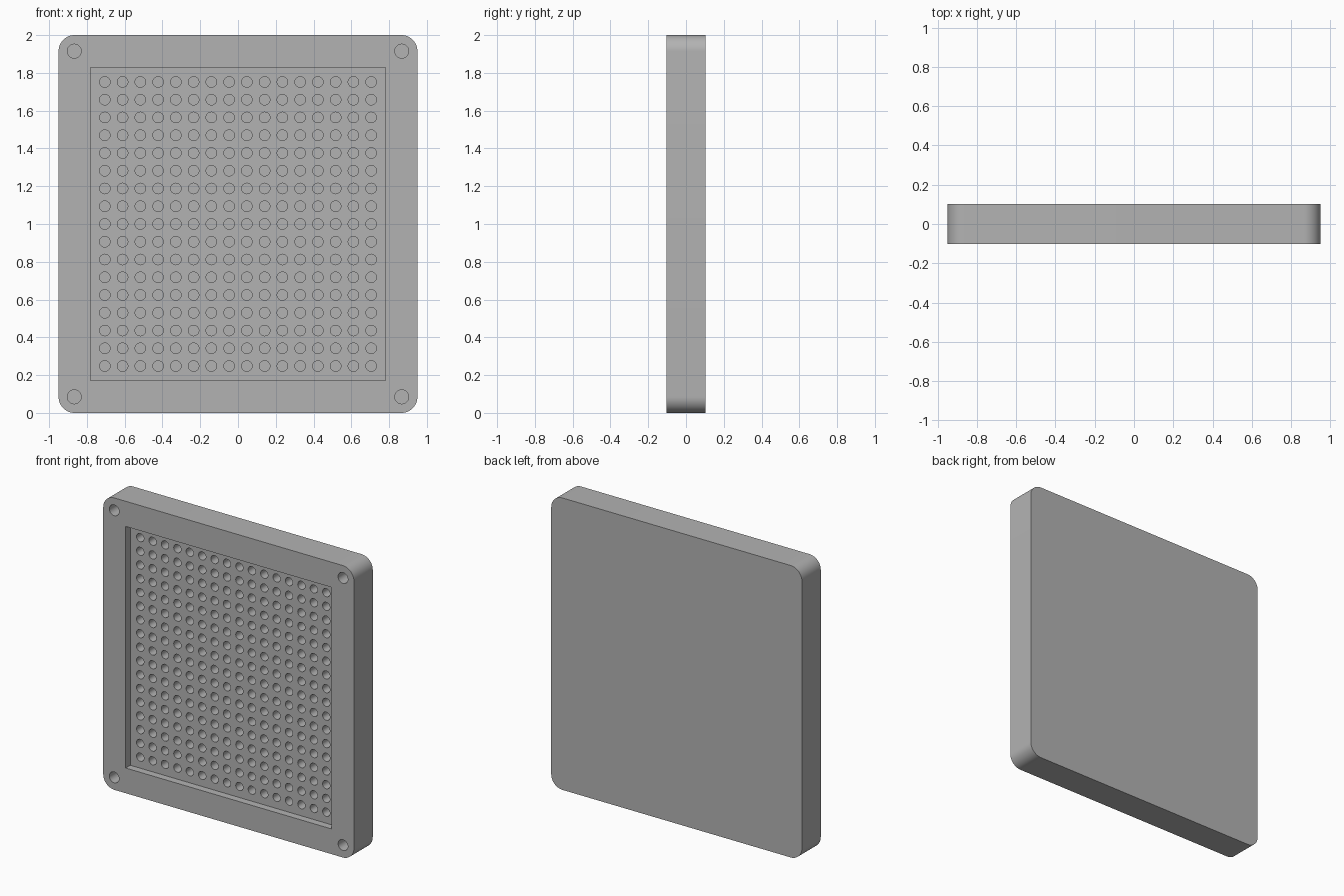
import bpy, bmesh, math
from mathutils import Matrix, Vector

cube = bpy.data.objects.get("Cube")
if cube:
    bpy.data.objects.remove(cube, do_unlink=True)

W, D, H = 1.9, 0.204, 2.0
FRONT = -D / 2
POCKET_DEPTH = 0.05
FLOOR = FRONT + POCKET_DEPTH

grey = bpy.data.materials.new("plain grey")
grey.use_nodes = True
colour = (0.45, 0.45, 0.45, 1)
grey.diffuse_color = colour
grey.node_tree.nodes["Principled BSDF"].inputs["Base Color"].default_value = colour


def make_object(name, bm):
    mesh = bpy.data.meshes.new(name)
    bm.to_mesh(mesh)
    bm.free()
    mesh.materials.append(grey)
    obj = bpy.data.objects.new(name, mesh)
    bpy.context.collection.objects.link(obj)
    return obj


def add_box(bm, size, centre):
    mat = Matrix.Translation(centre) @ Matrix.Diagonal((*size, 1))
    return bmesh.ops.create_cube(bm, size=1, matrix=mat)["verts"]


def add_drill(bm, x, z, radius, y0, y1, sides):
    mat = Matrix.Translation((x, (y0 + y1) / 2, z)) @ Matrix.Rotation(math.pi / 2, 4, "X")
    bmesh.ops.create_cone(bm, cap_ends=True, segments=sides, radius1=radius,
                          radius2=radius, depth=y1 - y0, matrix=mat)


def cut(target, cutter):
    cutter.hide_render = True
    mod = target.modifiers.new(cutter.name, "BOOLEAN")
    mod.operation = "DIFFERENCE"
    mod.solver = "EXACT"
    mod.object = cutter
    bpy.context.view_layer.objects.active = target
    bpy.ops.object.modifier_apply(modifier=mod.name)
    bpy.data.objects.remove(cutter, do_unlink=True)


# Plate with rounded corners
bm = bmesh.new()
add_box(bm, (W, D, H), (0, 0, H / 2))
corners = [e for e in bm.edges if abs((e.verts[0].co - e.verts[1].co).y) > D / 2]
bmesh.ops.bevel(bm, geom=corners, offset=0.085, segments=12, profile=0.5, affect="EDGES")
plate = make_object("perforated_plate", bm)

# Shallow rectangular pocket in the front
bm = bmesh.new()
add_box(bm, (1.56, 2 * POCKET_DEPTH, 1.655), (0, FRONT, 1))
cut(plate, make_object("pocket_cutter", bm))

# Grid of blind wells in the pocket floor, and a screw hole in each corner
COLS, ROWS, PITCH = 16, 17, 0.094
bm = bmesh.new()
for i in range(COLS):
    for j in range(ROWS):
        add_drill(bm, (i - (COLS - 1) / 2) * PITCH, 1 + (j - (ROWS - 1) / 2) * PITCH,
                  0.028, FLOOR - 0.02, FLOOR + 0.1, 24)
for sx in (-1, 1):
    for sz in (-1, 1):
        add_drill(bm, sx * 0.867, 1 + sz * 0.915, 0.037, FRONT - 0.02, FRONT + 0.1, 32)
cut(plate, make_object("hole_cutter", bm))

# Smooth round walls, sharp rims
bpy.ops.object.select_all(action="DESELECT")
plate.select_set(True)
bpy.context.view_layer.objects.active = plate
bpy.ops.object.shade_smooth_by_angle(angle=math.radians(35))
